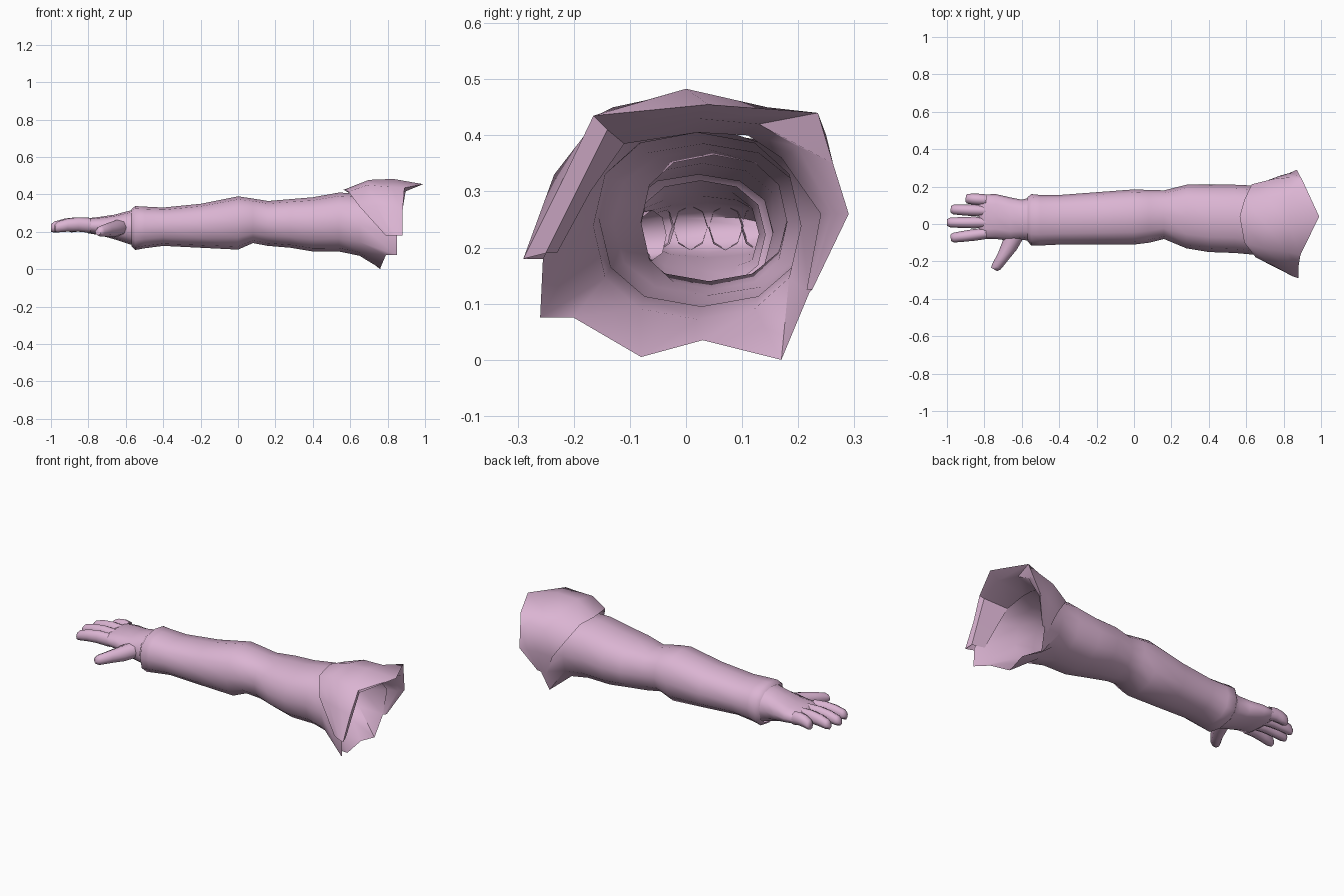
import bpy, bmesh, math
from mathutils import Vector

pink = bpy.data.materials.new("dusty_pink")
pink.diffuse_color = (0.71, 0.46, 0.65, 1)


def loft(name, rings, closed=True, caps=(False, False), angle=45, fix=False):
    """Skin a list of equal-length point rings."""
    bm = bmesh.new()
    vs = [[bm.verts.new(p) for p in r] for r in rings]
    n = len(vs[0])
    for a, b in zip(vs, vs[1:]):
        for i in range(n if closed else n - 1):
            j = (i + 1) % n
            bm.faces.new((a[i], a[j], b[j], b[i]))
    if caps[0]:
        bm.faces.new(vs[0][::-1])
    if caps[1]:
        bm.faces.new(vs[-1])
    if fix:
        bmesh.ops.recalc_face_normals(bm, faces=bm.faces)
    me = bpy.data.meshes.new(name)
    bm.to_mesh(me)
    bm.free()
    me.materials.append(pink)
    me.polygons.foreach_set("use_smooth", [True] * len(me.polygons))
    me.set_sharp_from_angle(angle=math.radians(angle))
    ob = bpy.data.objects.new(name, me)
    bpy.context.collection.objects.link(ob)
    return ob


def oval(x, y0, y1, z0, z1, n=12, e=0.85):
    """Slightly squared oval ring in the yz plane."""
    pts = []
    for k in range(n):
        a = 2 * math.pi * k / n
        c, s = math.cos(a), math.sin(a)
        c = math.copysign(abs(c) ** e, c)
        s = math.copysign(abs(s) ** e, s)
        pts.append((x, (y0 + y1) / 2 + c * (y1 - y0) / 2, (z0 + z1) / 2 + s * (z1 - z0) / 2))
    return pts


def finger(name, path, n=8):
    """Tapered tube; path entries are (x, y, z, half width, half height)."""
    pts = [Vector(p[:3]) for p in path]
    d = pts[-1] - pts[0]
    side = Vector((-d.y, d.x, 0)).normalized()
    rings = []
    for p, row in zip(pts, path):
        rings.append([p + side * row[3] * math.cos(2 * math.pi * k / n)
                      + Vector((0, 0, row[4] * math.sin(2 * math.pi * k / n))) for k in range(n)])
    return loft(name, rings, caps=(False, True), angle=60, fix=True)


# Sleeve: rolled cuff, elbow crease, ragged flared opening at the shoulder
sleeve = [oval(*r) for r in [
    (-0.57, -0.09, 0.142, 0.125, 0.32),
    (-0.55, -0.115, 0.16, 0.103, 0.338),
    (-0.50, -0.115, 0.155, 0.112, 0.335),
    (-0.40, -0.11, 0.155, 0.125, 0.33),
    (-0.20, -0.11, 0.17, 0.115, 0.35),
    (0.00, -0.11, 0.185, 0.105, 0.39),
    (0.08, -0.10, 0.182, 0.14, 0.378),
    (0.16, -0.08, 0.18, 0.125, 0.365),
    (0.28, -0.13, 0.21, 0.115, 0.375),
    (0.40, -0.15, 0.21, 0.095, 0.385),
    (0.54, -0.155, 0.21, 0.095, 0.41),
    (0.65, -0.165, 0.205, 0.072, 0.405)]]
sleeve.append([
    (0.78, 0.22, 0.12), (0.79, 0.25, 0.25), (0.77, 0.18, 0.37), (0.75, 0.05, 0.415),
    (0.75, -0.10, 0.40), (0.79, -0.19, 0.32), (0.85, -0.255, 0.18), (0.85, -0.26, 0.075),
    (0.79, -0.20, 0.075), (0.76, -0.08, 0.005), (0.77, 0.03, 0.035), (0.76, 0.17, 0.0)])
loft("sleeve", sleeve, angle=60)

# Shoulder cap: open shell with an upturned rear rim folded inwards
cap = [
    [(.79, -.245, .18), (.65, -.178, .335), (.59, -.10, .415), (.565, .04, .425),
     (.59, .13, .41), (.63, .212, .33), (.70, .228, .23), (.75, .21, .11)],
    [(.82, -.265, .18), (.74, -.22, .34), (.69, -.13, .45), (.70, 0, .478),
     (.71, .14, .45), (.74, .24, .38), (.78, .258, .25), (.77, .215, .115)],
    [(.85, -.28, .18), (.83, -.235, .33), (.82, -.15, .44), (.83, 0, .483),
     (.83, .145, .45), (.84, .25, .40), (.83, .272, .25), (.785, .22, .12)],
    [(.88, -.29, .18), (.88, -.225, .31), (.89, -.165, .435), (.99, .04, .455),
     (.90, .235, .44), (.885, .262, .35), (.87, .29, .26), (.80, .225, .125)],
    [(.87, -.25, .19), (.875, -.195, .30), (.88, -.14, .41), (.92, .02, .43),
     (.88, .13, .42), (.87, .20, .38), (.85, .26, .26), (.79, .215, .125)],
    [(.80, -.23, .19), (.77, -.17, .30), (.75, -.11, .385), (.75, .02, .405),
     (.75, .11, .40), (.77, .17, .36), (.79, .24, .26), (.78, .215, .125)]]
loft("shoulder_cap", [r[::-1] for r in cap], closed=False, angle=50)

# Palm and wrist, hollow towards the sleeve
loft("palm", [oval(*r) for r in [
    (-0.83, -0.05, 0.14, 0.215, 0.255),
    (-0.80, -0.08, 0.158, 0.192, 0.273),
    (-0.74, -0.08, 0.16, 0.182, 0.28),
    (-0.66, -0.09, 0.142, 0.16, 0.292),
    (-0.60, -0.085, 0.13, 0.14, 0.308),
    (-0.55, -0.09, 0.142, 0.125, 0.32)]], caps=(True, False), angle=60)

# Four fingers: base y, tip y, tip x
for name, y0, y1, tip in [("little_finger", .128, .136, -.90), ("ring_finger", .07, .078, -.98),
                          ("middle_finger", .008, .008, -1.0), ("index_finger", -.05, -.075, -.98)]:
    def at(t, z, w, h):
        return (-.79 + (tip + .79) * t, y0 + (y1 - y0) * t, z, w, h)
    finger(name, [at(0, .235, .03, .04), at(.35, .240, .031, .038), at(.65, .236, .029, .035),
                  at(.92, .226, .026, .029), at(1, .22, .017, .02)])

# Thumb
finger("thumb", [(-.64, -.06, .222, .05, .045), (-.665, -.115, .215, .044, .043),
                 (-.70, -.175, .21, .033, .036), (-.735, -.228, .203, .027, .029),
                 (-.748, -.243, .20, .018, .018)])
